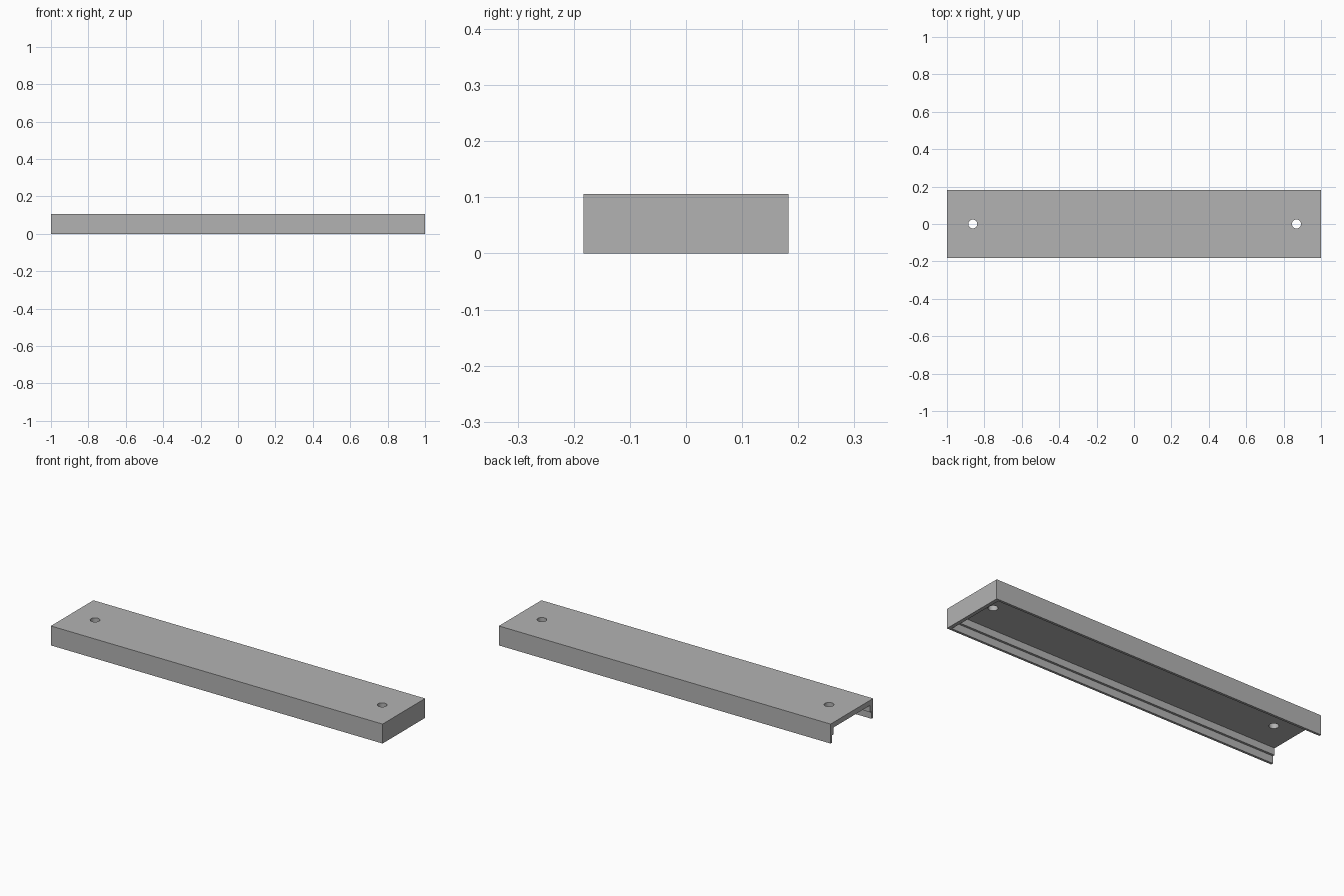
import bpy
import bmesh

if "Cube" in bpy.data.objects:
    bpy.data.objects.remove(bpy.data.objects["Cube"], do_unlink=True)

HALF_W, HEIGHT = 0.183, 0.106
END_WALL = 0.02

grey = bpy.data.materials.new("light_grey")
grey.use_nodes = True
colour = (0.45, 0.45, 0.45, 1)
grey.diffuse_color = colour
grey.node_tree.nodes["Principled BSDF"].inputs["Base Color"].default_value = colour


def extrude_profile(name, profile, x0, x1):
    """Solid made by sweeping a (y, z) profile along x."""
    bm = bmesh.new()
    face = bm.faces.new([bm.verts.new((x0, y, z)) for y, z in profile])
    swept = bmesh.ops.extrude_face_region(bm, geom=[face])
    verts = [v for v in swept["geom"] if isinstance(v, bmesh.types.BMVert)]
    bmesh.ops.translate(bm, verts=verts, vec=(x1 - x0, 0, 0))
    bmesh.ops.recalc_face_normals(bm, faces=bm.faces)
    mesh = bpy.data.meshes.new(name)
    bm.to_mesh(mesh)
    bm.free()
    mesh.materials.append(grey)
    obj = bpy.data.objects.new(name, mesh)
    bpy.context.collection.objects.link(obj)
    return obj


def cut(target, cutter):
    """Subtract the cutter, then remove it."""
    cutter.hide_render = True
    mod = target.modifiers.new("cut", "BOOLEAN")
    mod.operation = "DIFFERENCE"
    mod.solver = "EXACT"
    mod.object = cutter
    bpy.context.view_layer.objects.active = target
    bpy.ops.object.modifier_apply(modifier=mod.name)
    bpy.data.objects.remove(cutter, do_unlink=True)


# Outer block of the cover
cover = extrude_profile(
    "channel_cover",
    [(-HALF_W, 0), (HALF_W, 0), (HALF_W, HEIGHT), (-HALF_W, HEIGHT)], -1, 1)

# Stepped cavity, open below and at one end
half = [(0.17, -0.05), (0.17, 0.04), (0.158, 0.04), (0.158, 0.078)]
profile = half + [(-y, z) for y, z in reversed(half)]
cut(cover, extrude_profile("cavity_cutter", profile, -1.1, 1 - END_WALL))

# Screw holes through the top
for x in (-0.862, 0.869):
    bpy.ops.mesh.primitive_cylinder_add(
        vertices=32, radius=0.024, depth=0.2, location=(x, 0, 0.1))
    hole = bpy.context.object
    hole.name = "hole_cutter"
    hole.data.materials.append(grey)
    cut(cover, hole)

# Smooth hole walls, sharp edges elsewhere
bpy.ops.object.select_all(action="DESELECT")
cover.select_set(True)
bpy.context.view_layer.objects.active = cover
bpy.ops.object.shade_smooth_by_angle()
